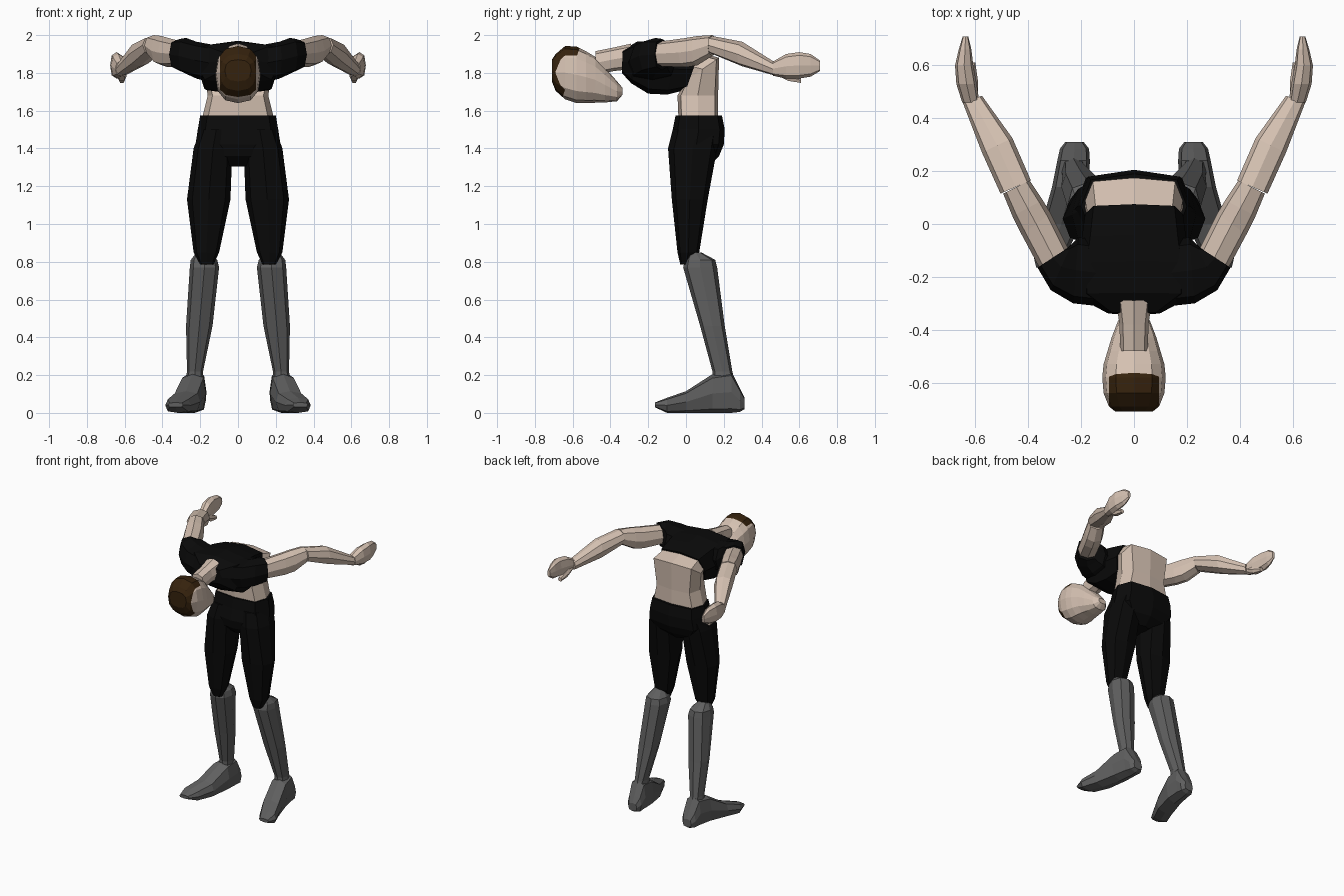
import bpy, bmesh, math
from mathutils import Vector


def material(name, rgb):
    m = bpy.data.materials.new(name)
    m.diffuse_color = (*rgb, 1)
    return m


SKIN = material("skin", (0.66, 0.53, 0.44))
BLACK = material("black_cloth", (0.003, 0.003, 0.003))
GREY = material("grey_boot", (0.115, 0.115, 0.115))
BROWN = material("brown_hair", (0.036, 0.016, 0.004))


def ring(a, b, h):
    """Cross-section spanning points a and b, with half-depth vector h."""
    a, b = Vector(a), Vector(b)
    return (a + b) / 2, (a - b) / 2, Vector(h)


def level(z, x0, x1, y0, y1):
    """Horizontal cross-section."""
    y = (y0 + y1) / 2
    return ring((x1, y, z), (x0, y, z), (0, (y1 - y0) / 2, 0))


def upright(y, x0, x1, z0, z1):
    """Cross-section facing the y axis."""
    z = (z0 + z1) / 2
    return ring((x1, y, z), (x0, y, z), (0, 0, (z1 - z0) / 2))


def slanted(outer, inner, z0, z1):
    """Cross-section of an arm, given outer and inner plan points."""
    z = (z0 + z1) / 2
    return ring((*outer, z), (*inner, z), (0, 0, (z1 - z0) / 2))


def bent(front, back, w):
    """Cross-section of the bent torso, given chest and spine points."""
    return ring((0, *front), (0, *back), (w, 0, 0))


def loft(name, rings, mat, sides=8, power=0.8, mirror=False):
    bm = bmesh.new()
    loops = []
    for c, u, v in rings:
        loop = []
        for i in range(sides):
            t = 2 * math.pi * i / sides
            cs, sn = math.cos(t), math.sin(t)
            p = math.copysign(abs(cs) ** power, cs) if abs(cs) > 1e-6 else 0
            q = math.copysign(abs(sn) ** power, sn) if abs(sn) > 1e-6 else 0
            loop.append(bm.verts.new(c + u * p + v * q))
        loops.append(loop)
    for a, b in zip(loops, loops[1:]):
        for i in range(sides):
            j = (i + 1) % sides
            bm.faces.new((a[i], a[j], b[j], b[i]))
    bm.faces.new(loops[0])
    bm.faces.new(loops[-1])
    bmesh.ops.recalc_face_normals(bm, faces=bm.faces)
    me = bpy.data.meshes.new(name)
    bm.to_mesh(me)
    bm.free()
    me.materials.append(mat)
    ob = bpy.data.objects.new(name, me)
    bpy.context.collection.objects.link(ob)
    if mirror:
        mod = ob.modifiers.new("mirror", 'MIRROR')
        mod.use_mirror_merge = False
    return ob


# Feet and lower legs
loft("foot", [
    upright(0.31, 0.19, 0.26, 0.02, 0.08),
    upright(0.285, 0.17, 0.28, 0.005, 0.13),
    upright(0.24, 0.167, 0.29, 0.0, 0.22),
    upright(0.14, 0.17, 0.31, 0.0, 0.205),
    upright(0.0, 0.20, 0.35, 0.0, 0.115),
    upright(-0.10, 0.25, 0.385, 0.0, 0.08),
    upright(-0.165, 0.29, 0.37, 0.03, 0.055)], GREY, power=0.65, mirror=True)
loft("lower_leg", [
    level(0.12, 0.18, 0.285, 0.14, 0.27),
    level(0.22, 0.185, 0.27, 0.14, 0.245),
    level(0.46, 0.135, 0.275, 0.075, 0.205),
    level(0.77, 0.10, 0.255, -0.015, 0.165),
    level(0.81, 0.11, 0.25, -0.005, 0.155),
    level(0.85, 0.15, 0.22, 0.02, 0.08)], GREY, mirror=True)

# Shorts
loft("thigh", [
    level(0.785, 0.13, 0.20, -0.03, 0.03),
    level(0.85, 0.10, 0.235, -0.045, 0.07),
    level(1.13, 0.04, 0.27, -0.075, 0.115),
    level(1.40, 0.03, 0.235, -0.095, 0.165),
    level(1.50, 0.03, 0.20, -0.07, 0.18)], BLACK, mirror=True)
loft("shorts_hips", [
    level(1.305, -0.045, 0.045, -0.03, 0.12),
    level(1.36, -0.17, 0.17, -0.08, 0.175),
    level(1.42, -0.225, 0.225, -0.09, 0.20),
    level(1.50, -0.213, 0.213, -0.07, 0.205),
    level(1.575, -0.20, 0.20, -0.055, 0.19)], BLACK, power=0.6)

# Bare waist and the cropped shirt over the bent chest
loft("waist", [
    bent((-0.04, 1.56), (0.17, 1.56), 0.19),
    bent((-0.045, 1.68), (0.17, 1.68), 0.16),
    bent((0.0, 1.76), (0.175, 1.88), 0.185),
    bent((-0.02, 1.76), (0.05, 1.915), 0.17)], SKIN, power=0.5)
loft("shirt_body", [
    bent((0.0, 1.71), (0.075, 1.925), 0.185),
    bent((-0.10, 1.685), (-0.04, 1.955), 0.20),
    bent((-0.20, 1.69), (-0.14, 1.97), 0.215),
    bent((-0.29, 1.745), (-0.26, 1.965), 0.215),
    bent((-0.34, 1.80), (-0.335, 1.92), 0.10)], BLACK, power=0.55)
loft("sleeve", [
    slanted((0.14, -0.31), (0.14, -0.06), 1.75, 1.95),
    slanted((0.23, -0.30), (0.21, -0.05), 1.77, 1.965),
    slanted((0.315, -0.25), (0.235, -0.075), 1.795, 1.985),
    slanted((0.365, -0.165), (0.25, -0.09), 1.815, 1.98)],
    BLACK, power=0.7, mirror=True)

# Arms swept back
loft("upper_arm", [
    slanted((0.35, -0.18), (0.24, -0.11), 1.835, 1.965),
    slanted((0.425, -0.04), (0.315, 0.04), 1.83, 1.985),
    slanted((0.46, 0.03), (0.345, 0.09), 1.84, 1.995),
    slanted((0.495, 0.115), (0.395, 0.165), 1.89, 2.0)], SKIN, mirror=True)
loft("forearm", [
    slanted((0.505, 0.115), (0.39, 0.165), 1.90, 1.995),
    slanted((0.575, 0.27), (0.46, 0.325), 1.835, 1.965),
    slanted((0.648, 0.46), (0.575, 0.485), 1.785, 1.855)], SKIN, mirror=True)

# Hands
loft("hand", [
    upright(0.46, 0.585, 0.65, 1.785, 1.86),
    upright(0.53, 0.595, 0.672, 1.77, 1.90),
    upright(0.60, 0.608, 0.677, 1.77, 1.91),
    upright(0.66, 0.615, 0.663, 1.78, 1.90),
    upright(0.71, 0.627, 0.648, 1.81, 1.865)], SKIN, mirror=True)
loft("thumb", [
    upright(0.49, 0.59, 0.64, 1.78, 1.83),
    upright(0.54, 0.59, 0.64, 1.755, 1.81),
    upright(0.61, 0.60, 0.63, 1.745, 1.775)], SKIN, sides=6, mirror=True)

# Neck and head
loft("neck", [
    upright(-0.29, -0.068, 0.068, 1.82, 1.955),
    upright(-0.38, -0.055, 0.055, 1.81, 1.935),
    upright(-0.48, -0.052, 0.052, 1.79, 1.915)], SKIN)
head = loft("head", [
    upright(-0.335, -0.03, 0.03, 1.685, 1.72),
    upright(-0.365, -0.06, 0.06, 1.65, 1.755),
    upright(-0.43, -0.085, 0.085, 1.643, 1.83),
    upright(-0.48, -0.10, 0.10, 1.642, 1.885),
    upright(-0.53, -0.115, 0.115, 1.64, 1.915),
    upright(-0.58, -0.12, 0.12, 1.64, 1.94),
    upright(-0.64, -0.115, 0.115, 1.66, 1.942),
    upright(-0.69, -0.095, 0.095, 1.705, 1.90),
    upright(-0.71, -0.07, 0.07, 1.755, 1.87)], SKIN, sides=12, power=0.8)

# Hair region cut into the crown of the head
head.data.materials.append(BROWN)
bm = bmesh.new()
bm.from_mesh(head.data)
hairline, slope = Vector((0, -0.56, 1.94)), Vector((0, 1, -0.35))
for co, no in ((hairline, slope), ((0.094, 0, 0), (1, 0, 0)), ((-0.094, 0, 0), (1, 0, 0))):
    bmesh.ops.bisect_plane(bm, geom=bm.verts[:] + bm.edges[:] + bm.faces[:],
                           plane_co=co, plane_no=no)
for f in bm.faces:
    c = f.calc_center_median()
    f.material_index = int((c - hairline).dot(slope) < 0 and abs(c.x) < 0.094)
bm.to_mesh(head.data)
bm.free()
